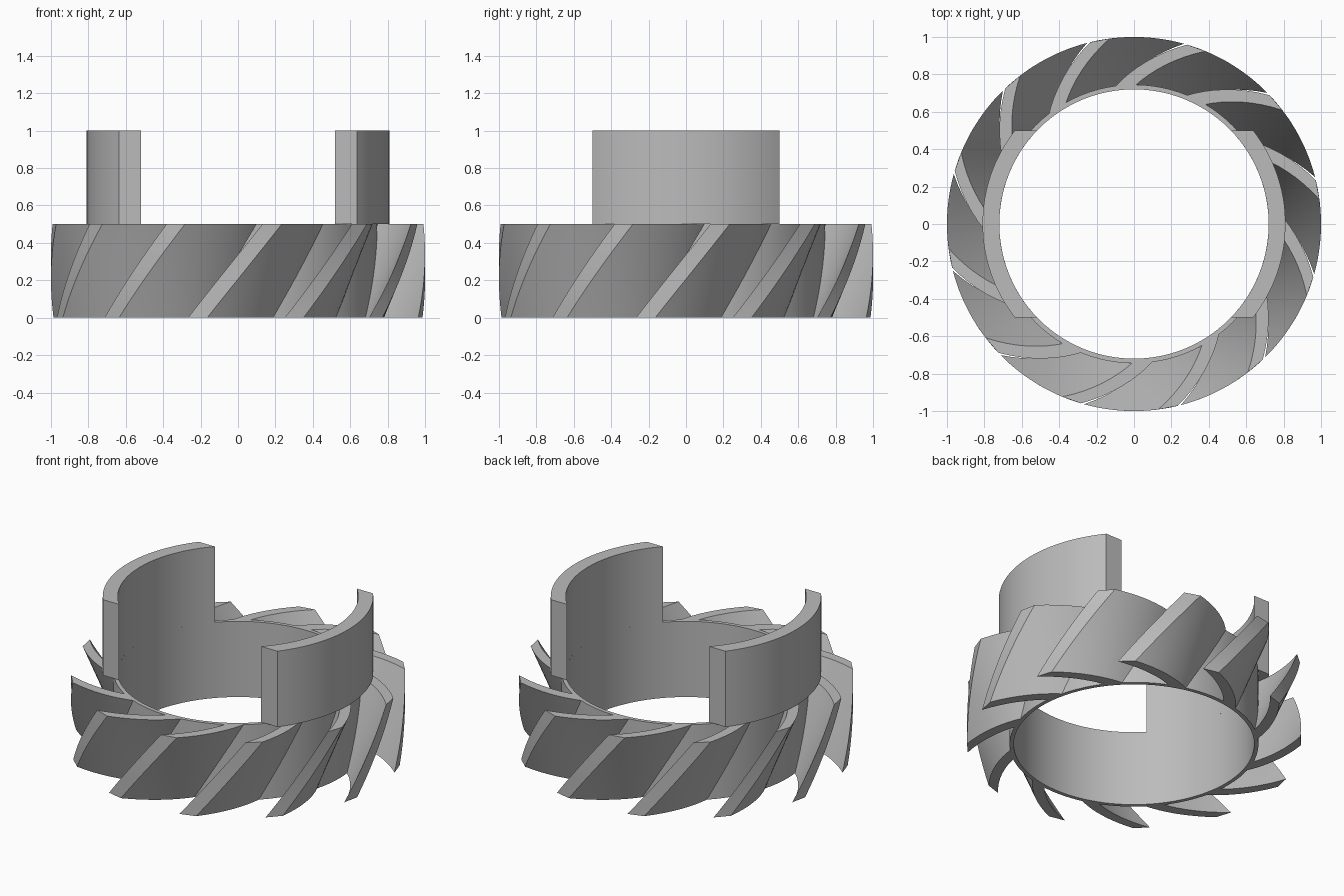
import bpy
import bmesh
from math import radians, cos, sin, asin, pi
from mathutils import Vector, Matrix

cube = bpy.data.objects.get("Cube")
if cube:
    bpy.data.objects.remove(cube, do_unlink=True)

grey = bpy.data.materials.new("plain grey")
grey.use_nodes = True
grey.diffuse_color = (0.5, 0.5, 0.5, 1)
grey.node_tree.nodes["Principled BSDF"].inputs["Base Color"].default_value = (0.5, 0.5, 0.5, 1)

BORE, SLEEVE, TAB_R, TIP = 0.72, 0.745, 0.81, 1.0
HEIGHT, TOP = 0.5, 1.0
BLADES, TWIST = 12, 23


def polar(r, a):
    return Vector((r * cos(a), r * sin(a), 0))


def extrude_strip(name, pairs, z0, z1, layers=1, twist=0.0, closed=False):
    """Solid from a plan strip of point pairs, raised and twisted about z."""
    bm = bmesh.new()
    grid = []
    for k in range(layers + 1):
        t = k / layers
        spin = Matrix.Rotation(radians(twist * t), 3, 'Z')
        lift = Vector((0, 0, z0 + (z1 - z0) * t))
        grid.append([[bm.verts.new(spin @ p + lift) for p in pair] for pair in pairs])
    n = len(pairs)
    for i in range(n if closed else n - 1):
        j = (i + 1) % n
        for row in (grid[0], grid[-1]):
            bm.faces.new((row[i][0], row[j][0], row[j][1], row[i][1]))
        for low, high in zip(grid, grid[1:]):
            for s in (0, 1):
                bm.faces.new((low[i][s], low[j][s], high[j][s], high[i][s]))
    if not closed:
        for low, high in zip(grid, grid[1:]):
            for i in (0, n - 1):
                bm.faces.new((low[i][0], low[i][1], high[i][1], high[i][0]))
    bmesh.ops.recalc_face_normals(bm, faces=bm.faces)
    mesh = bpy.data.meshes.new(name)
    bm.to_mesh(mesh)
    bm.free()
    mesh.materials.append(grey)
    obj = bpy.data.objects.new(name, mesh)
    bpy.context.collection.objects.link(obj)
    bpy.ops.object.select_all(action='DESELECT')
    obj.select_set(True)
    bpy.context.view_layer.objects.active = obj
    bpy.ops.object.shade_smooth_by_angle(angle=radians(30))
    return obj


# Thin sleeve that carries the blades
angles = [2 * pi * i / 96 for i in range(96)]
extrude_strip("sleeve", [(polar(BORE, a), polar(SLEEVE, a)) for a in angles],
              0, HEIGHT, closed=True)

# Two upright curved tabs with ends cut flat across y
inner_half, outer_half = asin(0.5 / BORE), asin(0.5 / TAB_R)
for name, facing in (("left_tab", 0), ("right_tab", pi)):
    steps = [i / 16 - 1 for i in range(33)]
    pairs = [(polar(BORE, facing + inner_half * s), polar(TAB_R, facing + outer_half * s))
             for s in steps]
    extrude_strip(name, pairs, HEIGHT, TOP)

# Swept blades, leaning back towards the tip and twisting with height
ROOT = SLEEVE - 0.01
for b in range(BLADES):
    base = -90 + b * 360 / BLADES
    pairs = []
    for i in range(9):
        t = i / 8
        r = ROOT + (TIP - ROOT) * t
        trailing = base - 15.5 + 22.5 * (1 - t)
        leading = base - 9.5 + 25 * (1 - t)
        pairs.append((polar(r, radians(trailing)), polar(r, radians(leading))))
    extrude_strip(f"blade_{b + 1}", pairs, 0, HEIGHT, layers=10, twist=TWIST)
